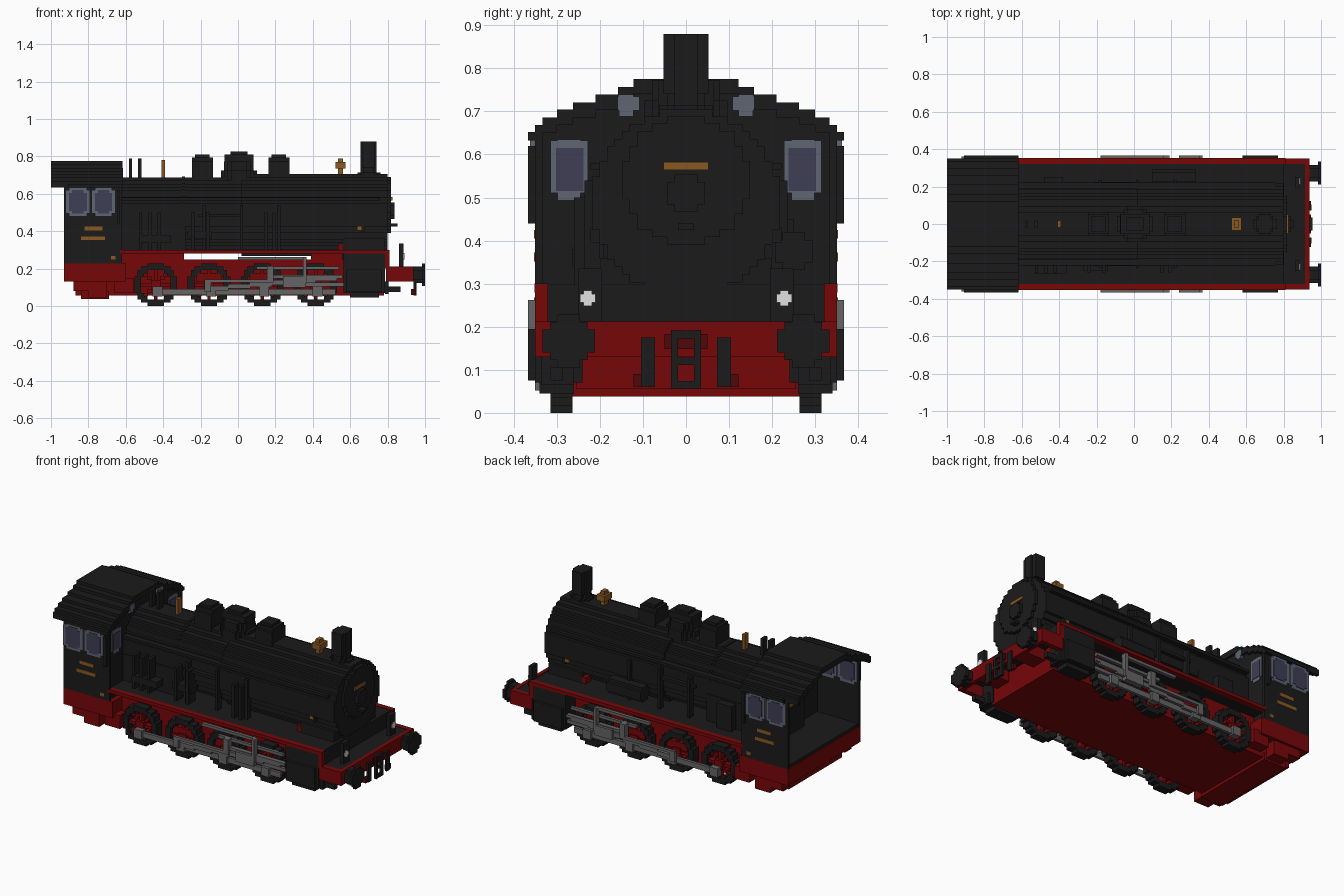
import bpy, bmesh, math
from mathutils import Matrix

cube = bpy.data.objects.get("Cube")
if cube:
    bpy.data.objects.remove(cube, do_unlink=True)

V = 0.0175  # block size used for all stepped curves
COLOURS = {
    "black": (0.011, 0.011, 0.011), "red": (0.185, 0.002, 0.0025), "dark_red": (0.08, 0.002, 0.003),
    "steel": (0.13, 0.13, 0.13), "window_frame": (0.115, 0.13, 0.17), "glass": (0.05, 0.047, 0.09),
    "brass": (0.25, 0.10, 0.016), "lamp_white": (0.75, 0.75, 0.75),
}
mats = {}
for name, rgb in COLOURS.items():
    m = bpy.data.materials.new(name)
    m.use_nodes = True
    m.diffuse_color = (*rgb, 1)
    m.node_tree.nodes["Principled BSDF"].inputs["Base Color"].default_value = (*rgb, 1)
    mats[name] = m

parts = {}


def box(part, colour, x0, x1, y0, y1, z0, z1, both=False):
    """Add a block to a part; both=True repeats it on the other side."""
    bm = parts.setdefault((part, colour), bmesh.new())
    for a, b in ([(y0, y1), (-y1, -y0)] if both else [(y0, y1)]):
        mat = Matrix.Translation(((x0 + x1) / 2, (a + b) / 2, (z0 + z1) / 2))
        mat = mat @ Matrix.Diagonal((x1 - x0, b - a, z1 - z0, 1))
        bmesh.ops.create_cube(bm, size=1, matrix=mat)


def half_width(n, i):
    r = n + 0.5
    return (round(math.sqrt(r * r - i * i) - 0.5) + 0.5) * V


def disc(part, colour, axis, c1, c2, n, a0, a1, hole=-1, both=False):
    """Stepped disc or ring. Axis x: centre (y,z); y: (x,z); z: (x,y)."""
    for i in range(-n, n + 1):
        w = half_width(n, i)
        inner = half_width(hole, i) if abs(i) <= hole else 0
        spans = [(inner, w), (-w, -inner)] if inner else [(-w, w)]
        r0, r1 = c2 + (i - 0.5) * V, c2 + (i + 0.5) * V
        for s, e in spans:
            s, e = s + c1, e + c1
            if axis == "x":
                box(part, colour, a0, a1, s, e, r0, r1, both)
            elif axis == "y":
                box(part, colour, s, e, a0, a1, r0, r1, both)
            else:
                box(part, colour, s, e, r0, r1, a0, a1, both)


# Frame and running boards
box("main_frame", "red", -0.64, 0.78, -0.255, 0.255, 0.055, 0.25)
box("rear_frame", "red", -0.87, -0.64, -0.255, 0.255, 0.055, 0.21)
box("rear_frame_step", "red", -0.84, -0.69, -0.265, 0.265, 0.038, 0.08)
box("cab_sill", "red", -0.93, -0.60, -0.35, 0.35, 0.13, 0.228)
for x0, x1, z0 in ((-0.88, -0.80, 0.08), (-0.80, -0.70, 0.045), (-0.66, -0.56, 0.07)):
    box("cab_steps", "red", x0, x1, 0.27, 0.335, z0, 0.15, True)
for x0, x1 in ((-0.63, -0.29), (0.39, 0.56)):
    box("board_brackets", "red", x0, x1, 0.15, 0.25, 0.24, 0.285, True)
box("running_board", "black", -0.63, 0.80, -0.32, 0.32, 0.28, 0.298)
box("running_board_edge", "red", -0.63, 0.81, 0.32, 0.352, 0.28, 0.30, True)
box("board_drop", "red", 0.785, 0.81, 0.32, 0.35, 0.20, 0.30, True)
box("board_riser", "black", 0.785, 0.803, -0.32, 0.32, 0.20, 0.298)
box("front_deck", "black", 0.79, 0.92, -0.32, 0.32, 0.195, 0.21)
box("front_deck_edge", "red", 0.79, 0.93, 0.32, 0.35, 0.13, 0.212, True)
box("buffer_beam", "red", 0.915, 0.938, -0.35, 0.35, 0.13, 0.212)
box("beam_support", "red", 0.79, 0.92, 0.10, 0.20, 0.13, 0.195, True)

# Buffers, coupling, hoses and lamps
disc("buffer_stock", "black", "x", 0.272, 0.167, 2, 0.938, 0.985, both=True)
disc("buffer_plate", "black", "x", 0.272, 0.167, 3, 0.983, 1.0, both=True)
box("coupling_links", "black", 0.938, 0.955, 0.018, 0.035, 0.055, 0.192, True)
for z in (0.065, 0.12, 0.182):
    box("coupling_links", "black", 0.938, 0.955, -0.018, 0.018, z - 0.009, z + 0.009)
box("coupling_hook", "dark_red", 0.938, 0.945, -0.05, 0.05, 0.148, 0.183)
box("brake_hose", "black", 0.938, 0.95, 0.072, 0.105, 0.06, 0.175, True)
box("hose_end", "dark_red", 0.925, 0.945, 0.085, 0.122, 0.06, 0.09, True)
box("lamp_body", "black", 0.862, 0.885, 0.195, 0.25, 0.21, 0.335, True)
box("lamp_lens", "lamp_white", 0.884, 0.889, 0.210, 0.246, 0.256, 0.276, True)
box("lamp_lens", "lamp_white", 0.884, 0.889, 0.218, 0.238, 0.248, 0.284, True)

# Boiler, smokebox and saddle
disc("boiler", "black", "x", 0, 0.487, 11, -0.64, 0.02)
disc("smokebox", "black", "x", 0, 0.487, 12, 0.02, 0.80)
disc("boiler_band", "black", "x", 0, 0.492, 11, -0.30, -0.30 + V)
box("firebox", "black", -0.63, -0.28, -0.205, 0.205, 0.28, 0.46)
box("smokebox_saddle", "black", 0.56, 0.785, -0.20, 0.20, 0.20, 0.36)
disc("smokebox_door", "black", "x", 0, 0.54, 8, 0.80, 0.818)
disc("door_boss", "black", "x", 0, 0.51, 2, 0.818, 0.838)
box("door_handle", "black", 0.80, 0.853, -0.018, 0.018, 0.425, 0.44)
box("door_plate", "brass", 0.818, 0.826, -0.052, 0.052, 0.564, 0.582)

# Chimney, domes and roof fittings
disc("chimney", "black", "z", 0.698, 0, 2, 0.69, 0.88)
box("chimney_rim", "black", 0.665, 0.731, -0.052, 0.052, 0.74, 0.88)
disc("chimney_base", "black", "z", 0.70, 0, 3, 0.69, 0.715)
disc("steam_dome", "black", "z", 0.005, 0, 5, 0.66, 0.725)
disc("steam_dome", "black", "z", 0.005, 0, 4, 0.725, 0.772)
box("steam_dome", "black", -0.073, 0.083, -0.05, 0.05, 0.772, 0.81)
box("steam_dome", "black", -0.04, 0.05, -0.035, 0.035, 0.81, 0.826)
for x in (-0.195, 0.215):
    box("sand_dome", "black", x - 0.052, x + 0.06, -0.065, 0.065, 0.66, 0.772)
    box("sand_dome", "black", x - 0.052, x + 0.06, -0.05, 0.05, 0.772, 0.795)
    box("sand_dome", "black", x - 0.036, x + 0.042, -0.04, 0.04, 0.795, 0.811)
box("bell", "brass", 0.522, 0.576, -0.035, 0.035, 0.735, 0.77)
box("bell", "brass", 0.535, 0.562, -0.018, 0.018, 0.70, 0.79)
box("whistle", "brass", -0.408, -0.39, -0.018, 0.018, 0.68, 0.78)
for x in (-0.575, -0.525):
    box("safety_valve", "black", x - 0.009, x + 0.009, -0.02, 0.02, 0.68, 0.79)

# Boiler pipes and side equipment
for x in (-0.19, 0.01, 0.21):
    box("sand_pipe", "black", x, x + V, 0.20, 0.236, 0.30, 0.54, True)
box("feed_pipe", "black", -0.21, 0.02, 0.20, 0.225, 0.475, 0.493, True)
box("hand_rail", "black", -0.62, 0.76, 0.19, 0.222, 0.565, 0.58, True)
for x in (-0.53, -0.48, -0.43, -0.25, -0.17, 0.14, 0.185):
    box("side_pump", "black", x, x + V, -0.26, -0.19, 0.298, 0.50)
box("side_pump", "black", -0.53, -0.36, -0.265, -0.19, 0.34, 0.38)
box("side_pump", "black", -0.27, -0.14, -0.25, -0.19, 0.36, 0.40)
disc("air_tank", "black", "x", 0.25, 0.375, 2, 0.10, 0.33)
box("side_valve", "black", -0.48, -0.38, 0.18, 0.25, 0.298, 0.45)
box("side_tag_bracket", "black", 0.66, 0.675, 0.19, 0.222, 0.395, 0.43, True)
box("side_tag", "brass", 0.635, 0.66, 0.19, 0.218, 0.405, 0.425, True)
box("board_post", "red", 0.535, 0.56, 0.15, 0.198, 0.298, 0.335, True)

# Cab shell, open at the rear
box("cab_side", "black", -0.93, -0.63, 0.333, 0.35, 0.228, 0.655, True)
box("cab_floor", "black", -0.925, -0.63, -0.335, 0.335, 0.226, 0.245)
ROOF = [(0, 0.122, 0.775), (0.122, 0.158, 0.757), (0.158, 0.21, 0.739), (0.21, 0.262, 0.721),
        (0.262, 0.30, 0.704), (0.30, 0.333, 0.686), (0.333, 0.35, 0.668)]
for y0, y1, top in ROOF:
    box("cab_roof", "black", -1.0, -0.618, y0, y1, top - 0.035, top, True)
    box("cab_front", "black", -0.65, -0.632, y0, y1, 0.228, top - 0.02, True)
box("roof_gutter", "black", -0.91, -0.618, 0.345, 0.367, 0.632, 0.652, True)
box("cab_corner", "black", -0.65, -0.62, 0.333, 0.35, 0.228, 0.652, True)
box("cab_handrail", "black", -0.648, -0.63, 0.35, 0.367, 0.44, 0.62, True)
box("backhead", "black", -0.70, -0.65, -0.14, 0.14, 0.245, 0.58)
box("backhead_gauges", "brass", -0.715, -0.70, -0.05, 0.05, 0.42, 0.50)

# Cab windows and number plates
for x0, x1 in ((-0.922, -0.79), (-0.783, -0.655)):
    box("side_window_frame", "window_frame", x0, x1, 0.328, 0.362, 0.495, 0.62, True)
    box("side_window_frame", "window_frame", x0 + V, x1 - V, 0.328, 0.362, 0.478, 0.635, True)
    box("side_window_glass", "glass", x0 + 0.018, x1 - 0.018, 0.325, 0.365, 0.508, 0.605, True)
    box("side_window_glass", "glass", x0 + 0.035, x1 - 0.035, 0.325, 0.365, 0.495, 0.62, True)
box("front_window_frame", "window_frame", -0.655, -0.628, 0.228, 0.315, 0.51, 0.632, True)
box("front_window_frame", "window_frame", -0.655, -0.628, 0.245, 0.298, 0.493, 0.635, True)
box("front_window_glass", "glass", -0.658, -0.625, 0.238, 0.302, 0.515, 0.615, True)
box("upper_window", "window_frame", -0.655, -0.616, 0.108, 0.158, 0.702, 0.735, True)
box("upper_window", "window_frame", -0.655, -0.616, 0.122, 0.155, 0.688, 0.738, True)
for x0, x1, z in ((-0.82, -0.725, 0.405), (-0.84, -0.71, 0.352), (-0.68, -0.655, 0.248)):
    box("cab_plate", "brass", x0, x1, 0.345, 0.353, z, z + 0.02, True)

# Wheels: tyre ring, stepped spokes and hub
AXLES = (-0.44, -0.155, 0.13, 0.415)
CZ = 6.5 * V
for k, x in enumerate(AXLES):
    disc("wheel_tyre", "black", "y", x, CZ, 6, 0.264, 0.315, hole=4, both=True)
    disc("wheel_hub", "red", "y", x, CZ, 1, 0.25, 0.318, both=True)
    box("wheel_spokes", "red", x - 0.009, x + 0.009, 0.27, 0.305, CZ - 0.085, CZ + 0.085, True)
    box("wheel_spokes", "red", x - 0.085, x + 0.085, 0.27, 0.305, CZ - 0.009, CZ + 0.009, True)
    for i in (-3, -2, 2, 3):
        for s in (-1, 1):
            cx, cz = x + i * V, CZ + s * i * V
            box("wheel_spokes", "red", cx - 0.012, cx + 0.012, 0.27, 0.305,
                cz - 0.009, cz + 0.009, True)
    if k in (1, 2):
        box("counterweight", "red", x - 0.07, x + 0.07, 0.27, 0.308, CZ + 0.015, CZ + 0.06, True)
    disc("crank_pin", "steel", "y", x + 0.01, 0.078, 1, 0.31, 0.35, both=True)

# Rods and valve gear
box("coupling_rod", "steel", -0.42, 0.52, 0.318, 0.335, 0.06, 0.092, True)
for i in range(6):
    x = -0.17 + i * 0.116
    z = 0.082 + i * 0.0105
    box("main_rod", "steel", x, x + 0.12, 0.335, 0.352, z, z + 0.026, True)
box("crosshead_guide", "steel", 0.19, 0.56, 0.325, 0.352, 0.148, 0.165, True)
box("piston_rod", "steel", 0.36, 0.57, 0.318, 0.335, 0.105, 0.125, True)
box("crosshead", "steel", 0.24, 0.36, 0.335, 0.367, 0.10, 0.16, True)
box("valve_link", "steel", 0.348, 0.366, 0.335, 0.367, 0.12, 0.262, True)
box("radius_rod", "steel", 0.0, 0.366, 0.33, 0.35, 0.245, 0.262, True)
box("radius_rod", "steel", 0.10, 0.54, 0.32, 0.337, 0.195, 0.212, True)
box("expansion_link", "steel", 0.155, 0.19, 0.33, 0.367, 0.125, 0.215, True)
box("eccentric_rod", "steel", -0.18, 0.17, 0.35, 0.367, 0.125, 0.142, True)
box("return_crank", "steel", -0.18, -0.145, 0.35, 0.367, 0.075, 0.142, True)

# Cylinders and their front covers
box("cylinder", "black", 0.565, 0.785, 0.24, 0.35, 0.07, 0.285, True)
box("cylinder", "black", 0.58, 0.77, 0.25, 0.367, 0.075, 0.195, True)
box("cylinder", "black", 0.60, 0.755, 0.26, 0.34, 0.045, 0.075, True)
box("cylinder_cover", "black", 0.785, 0.805, 0.26, 0.335, 0.065, 0.13, True)
box("piston_tail", "black", 0.80, 0.87, 0.285, 0.315, 0.075, 0.105, True)

for (name, colour), bm in parts.items():
    mesh = bpy.data.meshes.new(name)
    bm.to_mesh(mesh)
    bm.free()
    mesh.materials.append(mats[colour])
    bpy.context.scene.collection.objects.link(bpy.data.objects.new(name, mesh))
